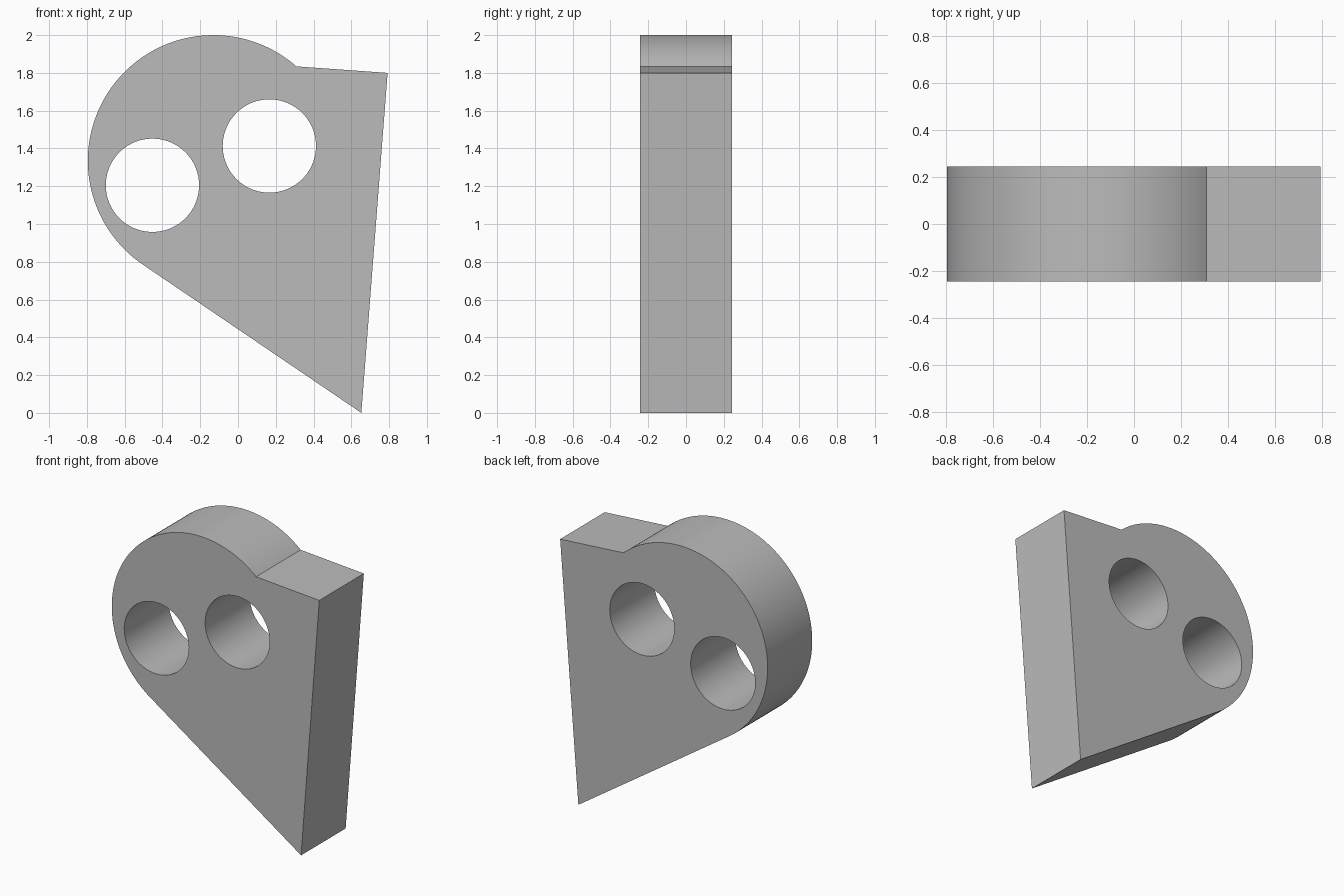
import bpy
import bmesh
from math import sin, cos, tau, atan2, radians

if "Cube" in bpy.data.objects:
    bpy.data.objects.remove(bpy.data.objects["Cube"], do_unlink=True)

DEPTH = 0.487
grey = bpy.data.materials.new("plain grey")
grey.use_nodes = True
colour = (0.5, 0.5, 0.5, 1)
grey.diffuse_color = colour
grey.node_tree.nodes["Principled BSDF"].inputs["Base Color"].default_value = colour


def arc(centre, radius, start, end, steps):
    """Points on a circle in the x-z plane."""
    angles = [start + (end - start) * i / steps for i in range(steps + 1)]
    return [(centre[0] + radius * cos(a), centre[1] + radius * sin(a)) for a in angles]


def prism(name, outline, depth):
    """Extrude an x-z outline along y, centred on y = 0."""
    bm = bmesh.new()
    face = bm.faces.new([bm.verts.new((x, -depth / 2, z)) for x, z in outline])
    side = bmesh.ops.extrude_face_region(bm, geom=[face])["geom"]
    moved = [v for v in side if isinstance(v, bmesh.types.BMVert)]
    bmesh.ops.translate(bm, vec=(0, depth, 0), verts=moved)
    bmesh.ops.recalc_face_normals(bm, faces=bm.faces)
    mesh = bpy.data.meshes.new(name)
    bm.to_mesh(mesh)
    bm.free()
    mesh.materials.append(grey)
    obj = bpy.data.objects.new(name, mesh)
    bpy.context.collection.objects.link(obj)
    return obj


# Plate: round lobe, running tangentially into a straight-sided point
centre, radius = (-0.13, 1.335), 0.665
notch, tangent = (0.312, 1.838), (-0.505, 0.785)
start = atan2(notch[1] - centre[1], notch[0] - centre[0])
end = atan2(tangent[1] - centre[1], tangent[0] - centre[0]) + tau
outline = arc(centre, radius, start, end, 80) + [(0.653, 0), (0.792, 1.8)]
plate = prism("plate", outline, DEPTH)

# Two round through holes
bpy.context.view_layer.objects.active = plate
for hole in ((-0.453, 1.205), (0.166, 1.413)):
    cutter = prism("hole_cutter", arc(hole, 0.247, 0, tau, 72)[:-1], DEPTH * 2)
    cutter.hide_render = True
    cut = plate.modifiers.new("hole", "BOOLEAN")
    cut.object = cutter
    cut.solver = "EXACT"
    bpy.ops.object.modifier_apply(modifier=cut.name)
    bpy.data.objects.remove(cutter, do_unlink=True)

# Smooth curved walls, sharp rims
bpy.ops.object.select_all(action="DESELECT")
plate.select_set(True)
bpy.ops.object.shade_smooth_by_angle(angle=radians(20))
